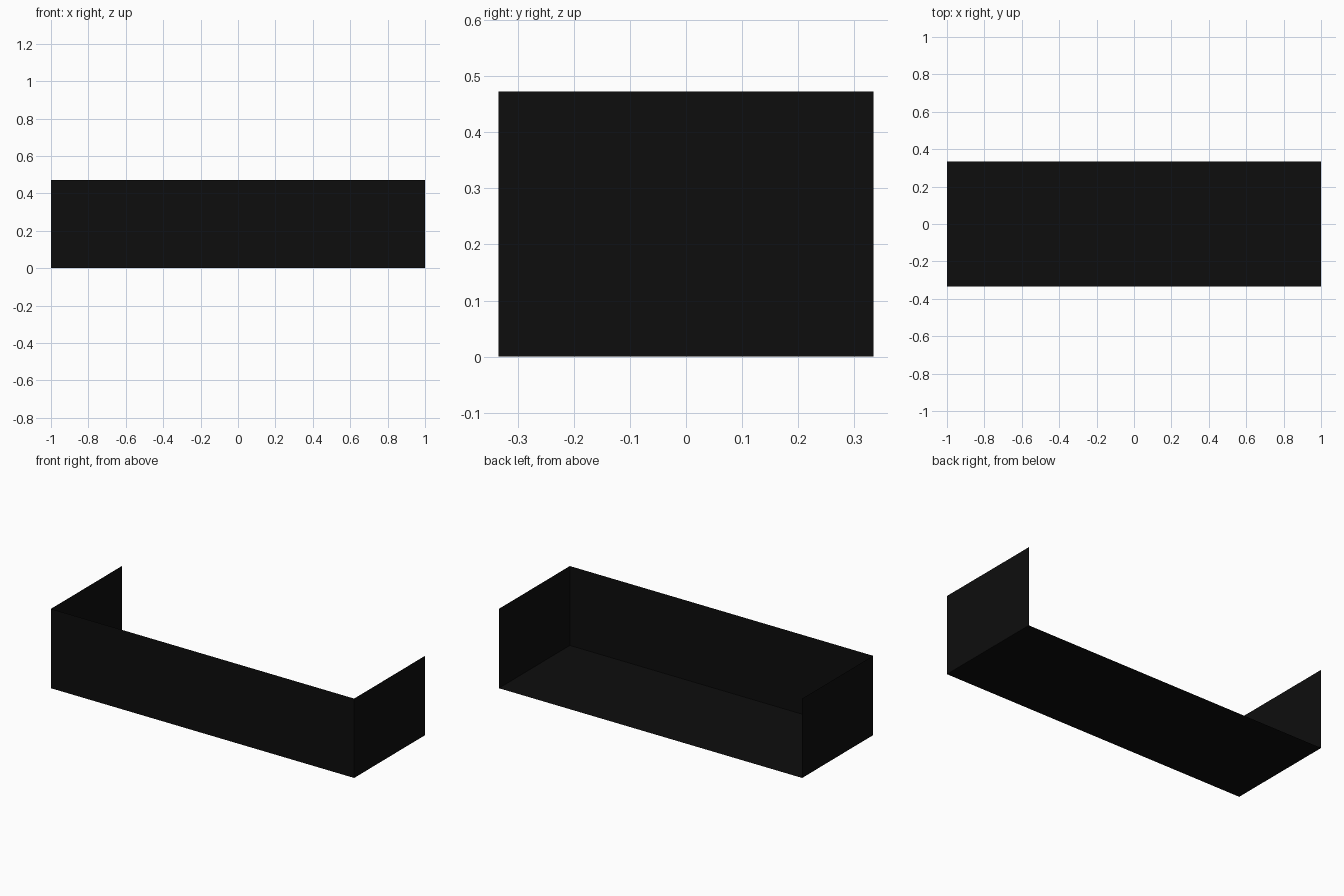
import bpy
from mathutils import Vector

cube = bpy.data.objects.get("Cube")
if cube:
    bpy.data.objects.remove(cube, do_unlink=True)

HALF_LENGTH = 1.0
HALF_DEPTH = 0.334
HEIGHT = 0.473

# Single matte black finish
black = bpy.data.materials.new("black")
black.use_nodes = True
colour = (0.004, 0.004, 0.004, 1)
black.diffuse_color = colour
shader = next(n for n in black.node_tree.nodes if n.type == "BSDF_PRINCIPLED")
shader.inputs["Base Color"].default_value = colour
shader.inputs["Roughness"].default_value = 0.9


def panel(name, corner, edge_a, edge_b):
    """Thin sheet spanned by two edges; its normal is edge_a x edge_b."""
    c, a, b = Vector(corner), Vector(edge_a), Vector(edge_b)
    mesh = bpy.data.meshes.new(name)
    mesh.from_pydata([c, c + a, c + a + b, c + b], [], [(0, 1, 2, 3)])
    mesh.materials.append(black)
    obj = bpy.data.objects.new(name, mesh)
    bpy.context.collection.objects.link(obj)
    return obj


length = Vector((2 * HALF_LENGTH, 0, 0))
depth = Vector((0, 2 * HALF_DEPTH, 0))
up = Vector((0, 0, HEIGHT))
front_right = Vector((-HALF_LENGTH, -HALF_DEPTH, 0))

# Tray open at the top and back
panel("floor_panel", front_right, depth, length)
panel("front_panel", front_right, length, up)
panel("right_end_panel", front_right, up, depth)
panel("left_end_panel", front_right + length, depth, up)
